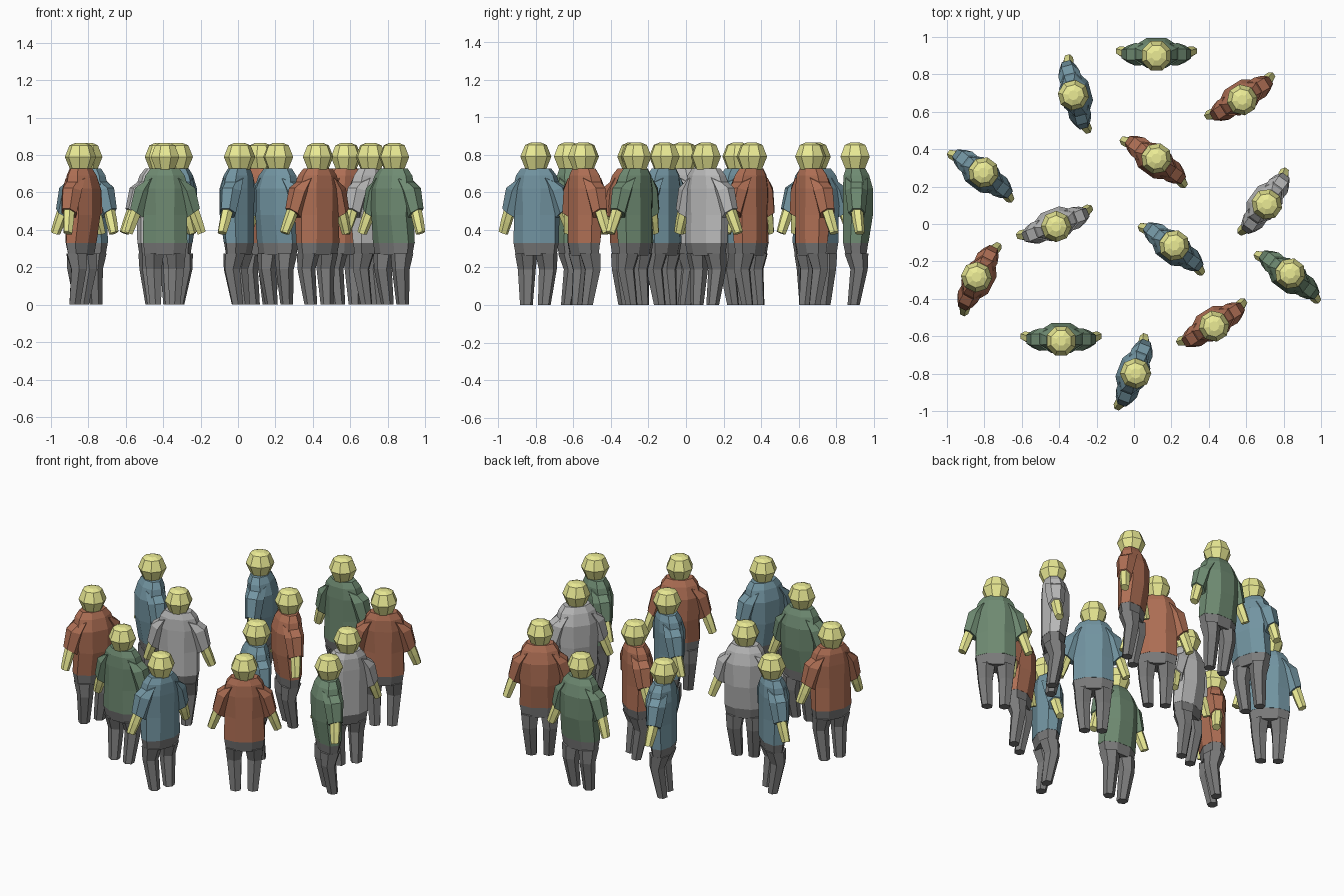
import bpy, bmesh
from math import sin, cos, pi, radians
from mathutils import Vector

if "Cube" in bpy.data.objects:
    bpy.data.objects.remove(bpy.data.objects["Cube"])


def material(name, rgb):
    m = bpy.data.materials.new(name)
    m.diffuse_color = (*rgb, 1)
    m.use_nodes = True
    m.node_tree.nodes["Principled BSDF"].inputs["Base Color"].default_value = m.diffuse_color
    return m


SKIN = material("skin_yellow", (0.83, 0.83, 0.30))
TROUSERS = material("trouser_grey", (0.20, 0.20, 0.20))
SHIRTS = {
    "red": material("shirt_red", (0.43, 0.16, 0.09)),
    "green": material("shirt_green", (0.16, 0.26, 0.17)),
    "blue": material("shirt_blue", (0.17, 0.30, 0.36)),
    "grey": material("shirt_grey", (0.49, 0.49, 0.49)),
}


def loft(bm, rings, sides, mirror=1):
    """Rings are (x, y, z, half width, half depth, tilt); tilt lifts the outer side."""
    loops = []
    for x, y, z, w, d, tilt in rings:
        loop = []
        for i in range(sides):
            a = 2 * pi * (i + 0.5) / sides
            k = 1 / cos(pi / sides)
            dx, dy = w * k * cos(a), d * k * sin(a)
            loop.append(bm.verts.new(Vector((mirror * (x + dx), y + dy, z + tilt * dx))))
        loops.append(loop)
    for a, b in zip(loops, loops[1:]):
        for i in range(sides):
            j = (i + 1) % sides
            bm.faces.new((a[i], a[j], b[j], b[i]))
    bm.faces.new(loops[0])
    bm.faces.new(loops[-1])


def make_mesh(name, mat, parts):
    """Each part is (rings, sides, mirrored)."""
    bm = bmesh.new()
    for rings, sides, mirrored in parts:
        for s in ((1, -1) if mirrored else (1,)):
            loft(bm, rings, sides, s)
    bmesh.ops.recalc_face_normals(bm, faces=bm.faces[:])
    me = bpy.data.meshes.new(name)
    bm.to_mesh(me)
    bm.free()
    me.materials.append(mat)
    return me


# Body part profiles
head = [(0, -0.025, 0.715, 0.048, 0.048, 0), (0, -0.025, 0.79, 0.076, 0.078, 0),
        (0, -0.025, 0.852, 0.053, 0.055, 0), (0, -0.025, 0.865, 0.025, 0.025, 0)]
torso = [(0, -0.022, 0.33, 0.119, 0.068, 0), (0, -0.010, 0.48, 0.116, 0.080, 0),
         (0, -0.010, 0.62, 0.125, 0.080, 0), (0, -0.018, 0.69, 0.105, 0.068, 0),
         (0, -0.022, 0.727, 0.078, 0.052, 0)]
sleeve = [(0.075, -0.018, 0.675, 0.045, 0.050, -0.5), (0.115, -0.018, 0.61, 0.046, 0.052, 0.3),
          (0.152, -0.016, 0.49, 0.034, 0.040, 0.7)]
hand = [(0.156, -0.014, 0.495, 0.024, 0.028, 0.6), (0.174, -0.008, 0.445, 0.024, 0.027, 0.5),
        (0.196, 0.000, 0.383, 0.021, 0.022, 0.4)]
hips = [(0, -0.020, 0.265, 0.108, 0.055, 0), (0, -0.022, 0.332, 0.118, 0.067, 0)]
leg = [(0.051, -0.033, 0.0, 0.030, 0.028, 0), (0.060, -0.004, 0.19, 0.042, 0.040, 0),
       (0.058, -0.018, 0.275, 0.052, 0.055, 0)]

head_mesh = make_mesh("head", SKIN, [(head, 8, False)])
hand_mesh = make_mesh("hands", SKIN, [(hand, 6, True)])
leg_mesh = make_mesh("trousers", TROUSERS, [(hips, 8, False), (leg, 6, True)])
shirt_meshes = {c: make_mesh("shirt_" + c, m, [(torso, 8, False), (sleeve, 6, True)])
                for c, m in SHIRTS.items()}

# Crowd: x, y, turn in degrees, shirt colour
crowd = [
    (0.12, 0.925, 0, "green"), (-0.30, 0.695, -75, "blue"), (0.565, 0.685, 32, "red"),
    (0.105, 0.33, 144, "red"), (-0.82, 0.255, 143, "blue"), (0.69, 0.12, 54, "grey"),
    (-0.425, 0.01, 21, "grey"), (0.20, -0.135, 143, "blue"), (0.82, -0.285, 143, "green"),
    (-0.82, -0.295, -117, "red"), (0.415, -0.525, 32, "red"), (-0.39, -0.60, 0, "green"),
    (-0.015, -0.79, 69, "blue"),
]
for n, (x, y, turn, colour) in enumerate(crowd, 1):
    for part, me in (("head", head_mesh), ("hands", hand_mesh), ("trousers", leg_mesh),
                     ("shirt", shirt_meshes[colour])):
        ob = bpy.data.objects.new(f"{part}_{n:02d}", me)
        ob.location = (x, y, 0)
        ob.rotation_euler = (0, 0, radians(turn))
        bpy.context.scene.collection.objects.link(ob)
